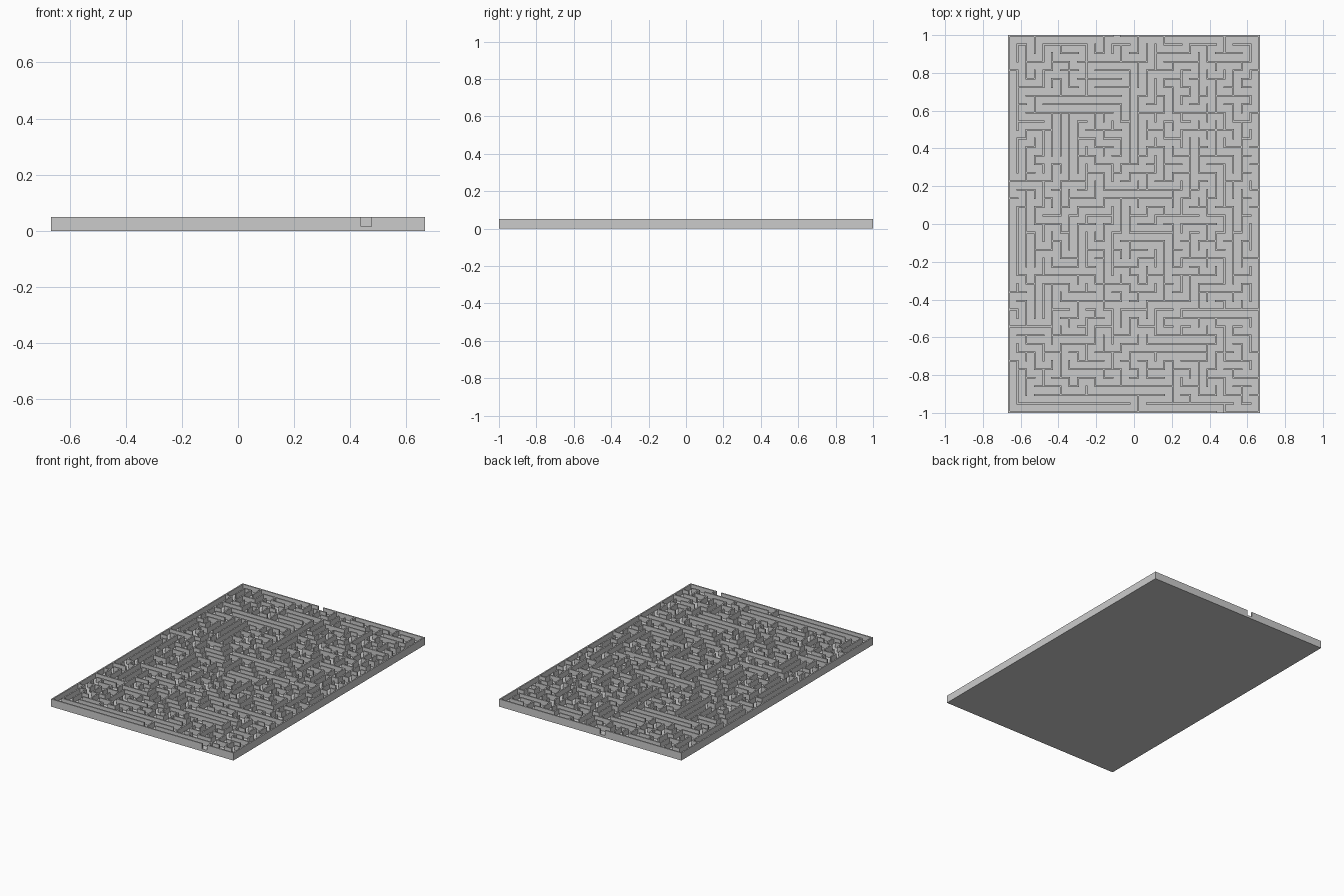
import bpy, bmesh, random

if "Cube" in bpy.data.objects:
    bpy.data.objects.remove(bpy.data.objects["Cube"])

random.seed(11)
W, H = 29, 44                      # maze cells across and down
SX, SY, T = 1.333, 2.0, 0.009      # outer size and wall thickness
FLOOR, TOP = 0.016, 0.05

# Main walls as grid runs (column, row, column, row), rows counted from the back
GUIDES = [
    (8, 3, 16, 3), (4, 7, 12, 7), (4, 8, 12, 8), (6, 9, 12, 9),
    (1, 10, 4, 10), (1, 5, 1, 10), (5, 9, 5, 14), (6, 9, 6, 14),
    (7, 9, 7, 16), (8, 10, 8, 16), (9, 11, 13, 11), (14, 7, 14, 13),
    (15, 7, 15, 14), (22, 3, 22, 8), (19, 9, 24, 9), (22, 11, 26, 11),
    (12, 18, 20, 18), (12, 19, 19, 19), (1, 21, 1, 28), (2, 22, 2, 27),
    (3, 23, 3, 26), (0, 30, 2, 30), (6, 31, 13, 31), (11, 25, 11, 30),
    (22, 30, 27, 30), (20, 32, 29, 32), (20, 33, 28, 33), (25, 34, 25, 38),
    (16, 36, 24, 36), (17, 35, 23, 35), (15, 37, 23, 37), (1, 43, 13, 43),
    (3, 42, 12, 42), (1, 38, 1, 43), (2, 39, 2, 42), (16, 43, 24, 43),
]

# Tile indices: odd = corridor, even = wall line
blocked = set()
for c0, r0, c1, r1 in GUIDES:
    for c in range(2 * c0, 2 * c1 + 1):
        for r in range(2 * r0, 2 * r1 + 1):
            blocked.add((c, r))

opened = {(2 * 12 + 1, 0), (2 * 24 + 1, 2 * H)}    # back and front doorways
seen = set()


def steps(cell, respect):
    """Unvisited neighbours and the wall tile in between."""
    x, y = cell
    out = []
    for dx, dy in ((1, 0), (-1, 0), (0, 1), (0, -1)):
        n, gate = (x + dx, y + dy), (2 * x + 1 + dx, 2 * y + 1 + dy)
        if 0 <= n[0] < W and 0 <= n[1] < H and n not in seen:
            if not (respect and gate in blocked):
                out.append((n, gate))
    return out


def carve(start):
    """Depth-first corridors that keep to the main walls."""
    seen.add(start)
    stack = [start]
    while stack:
        options = steps(stack[-1], True)
        if options:
            n, gate = random.choice(options)
            opened.add(gate)
            seen.add(n)
            stack.append(n)
        else:
            stack.pop()


carve((24, H - 1))
while len(seen) < W * H:           # join any pocket that was closed off
    for cell in sorted(seen):
        options = steps(cell, False)
        if options:
            n, gate = options[0]
            opened.add(gate)
            carve(n)
            break


def is_wall(i, j):
    return not (i % 2 and j % 2) and (i, j) not in opened


def lines(n, size):
    """Both edges of every wall line along one axis."""
    pitch = (size - T) / n
    return [-size / 2 + k * pitch + e for k in range(n + 1) for e in (0, T)]


# Tile sheet -> floor slab -> raised walls, one closed mesh
xs, ys = lines(W, SX), [-y for y in lines(H, SY)]
bm = bmesh.new()
flag = bm.faces.layers.int.new("wall")
grid = [[bm.verts.new((x, y, 0)) for y in ys] for x in xs]
for i in range(2 * W + 1):
    for j in range(2 * H + 1):
        f = bm.faces.new((grid[i][j], grid[i][j + 1],
                          grid[i + 1][j + 1], grid[i + 1][j]))
        f[flag] = int(is_wall(i, j))


def raise_faces(faces, dz):
    geom = bmesh.ops.extrude_face_region(bm, geom=faces)["geom"]
    verts = [g for g in geom if isinstance(g, bmesh.types.BMVert)]
    bmesh.ops.translate(bm, verts=verts, vec=(0, 0, dz))
    return [g for g in geom if isinstance(g, bmesh.types.BMFace)]


tops = raise_faces(bm.faces[:], FLOOR)
raise_faces([f for f in tops if f[flag]], TOP - FLOOR)
bmesh.ops.recalc_face_normals(bm, faces=bm.faces[:])

mesh = bpy.data.meshes.new("maze_board")
bm.to_mesh(mesh)
bm.free()
bpy.context.collection.objects.link(bpy.data.objects.new("maze_board", mesh))
